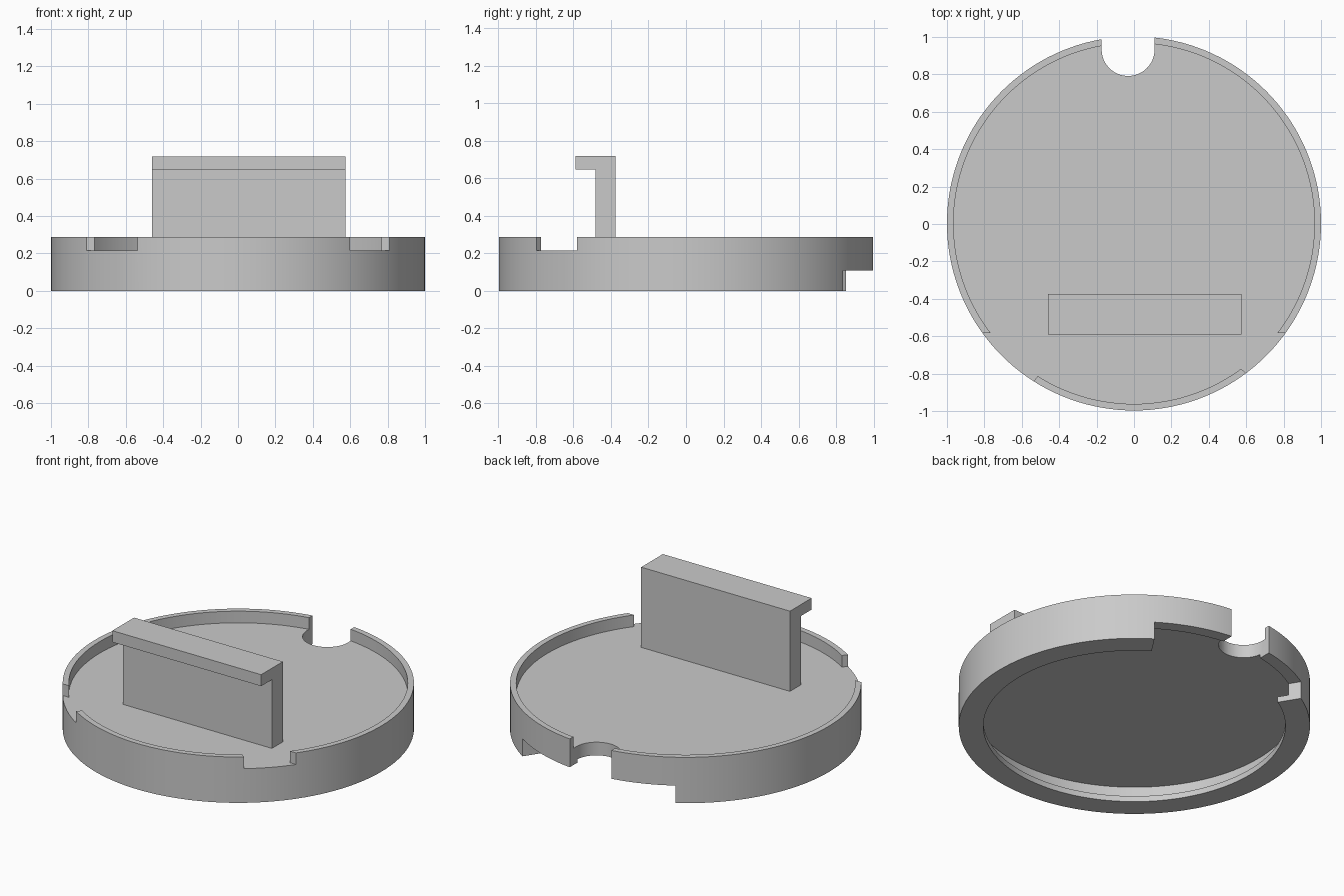
import bpy, bmesh, math

if "Cube" in bpy.data.objects:
    bpy.data.objects.remove(bpy.data.objects["Cube"])

R = 1.0                                   # outer radius
Z_CUT, Z_FLOOR, Z_TOP = 0.11, 0.215, 0.288
SLOT_X, SLOT_Y, SLOT_R = -0.0315, 0.930, 0.1415
SHIFT_Y = 0.003                           # the slot removes the rearmost point

grey = bpy.data.materials.new("grey plastic")
grey.diffuse_color = (0.59, 0.59, 0.59, 1)
grey.use_nodes = True
grey.node_tree.nodes["Principled BSDF"].inputs["Base Color"].default_value = grey.diffuse_color


def arc(cx, cy, r, a0, a1, n):
    """Points along an arc, angles in degrees."""
    angles = [math.radians(a0 + (a1 - a0) * i / n) for i in range(n + 1)]
    return [(cx + r * math.cos(a), cy + r * math.sin(a)) for a in angles]


def add_object(name, bm):
    bmesh.ops.recalc_face_normals(bm, faces=bm.faces)
    mesh = bpy.data.meshes.new(name)
    bm.to_mesh(mesh)
    bm.free()
    mesh.materials.append(grey)
    ob = bpy.data.objects.new(name, mesh)
    bpy.context.collection.objects.link(ob)
    return ob


def prism(name, outline, vec):
    """Extrude a closed outline of 3D points along vec."""
    bm = bmesh.new()
    a = [bm.verts.new(p) for p in outline]
    b = [bm.verts.new([c + d for c, d in zip(p, vec)]) for p in outline]
    n = len(a)
    bm.faces.new(a)
    bm.faces.new(b)
    for i in range(n):
        j = (i + 1) % n
        bm.faces.new((a[i], a[j], b[j], b[i]))
    return add_object(name, bm)


def lathe(name, profile, steps):
    """Turn a closed (radius, z) profile that starts and ends on the axis."""
    bm = bmesh.new()
    verts = [bm.verts.new((r, 0, z)) for r, z in profile]
    edges = [bm.edges.new(pair) for pair in zip(verts, verts[1:])]
    bmesh.ops.spin(bm, geom=verts + edges, cent=(0, 0, 0), axis=(0, 0, 1),
                   angle=2 * math.pi, steps=steps)
    bmesh.ops.remove_doubles(bm, verts=bm.verts, dist=1e-5)
    return add_object(name, bm)


def activate(ob):
    bpy.ops.object.select_all(action='DESELECT')
    ob.select_set(True)
    bpy.context.view_layer.objects.active = ob


def cut(ob, name, outline, z0, z1):
    """Cut a vertical prism out of ob."""
    cutter = prism(name, [(x, y, z0) for x, y in outline], (0, 0, z1 - z0))
    cutter.hide_render = True
    activate(ob)
    mod = ob.modifiers.new(name, 'BOOLEAN')
    mod.operation = 'DIFFERENCE'
    mod.solver = 'EXACT'
    mod.object = cutter
    bpy.ops.object.modifier_apply(modifier=mod.name)
    bpy.data.objects.remove(cutter)


# round base: floor, raised rim, and skirt with an inward lip below
base = lathe("base", [
    (0, 0.132), (0.925, 0.132), (0.925, 0.036), (0.86, 0.036), (0.86, 0),
    (R, 0), (R, Z_TOP), (0.965, Z_TOP), (0.965, Z_FLOOR), (0, Z_FLOOR)], 144)

# rounded slot at the rear
slot = [(SLOT_X + SLOT_R, 1.2)] + arc(SLOT_X, SLOT_Y, SLOT_R, 0, -180, 32)
cut(base, "slot_cutter", slot + [(SLOT_X - SLOT_R, 1.2)], -0.1, 0.5)

# rear opening in the skirt
rear = arc(0, 0, 0.8, 56.6, 121.6, 16) + arc(0, 0, 1.3, 121.6, 56.6, 16)
cut(base, "rear_cutter", rear, -0.1, Z_CUT)

# two notches in the rim at the front, level with the floor
cut(base, "right_notch_cutter",
    [(0.5, -0.585), (1.3, -0.585), (1.3, -1.417), (0.5, -0.713)], Z_FLOOR, 0.5)
cut(base, "left_notch_cutter",
    [(-0.43, -0.71), (-0.9, -1.298), (-1.3, -1.298), (-1.3, -0.585), (-0.43, -0.585)],
    Z_FLOOR, 0.5)

base.location.y = SHIFT_Y
activate(base)
bpy.ops.object.shade_smooth_by_angle(angle=math.radians(30))

# upright wall with a forward lip
profile = [(-0.375, Z_FLOOR), (-0.375, 0.719), (-0.59, 0.719),
           (-0.59, 0.647), (-0.483, 0.647), (-0.483, Z_FLOOR)]
prism("upright_bracket", [(-0.46, y, z) for y, z in profile], (1.034, 0, 0))
